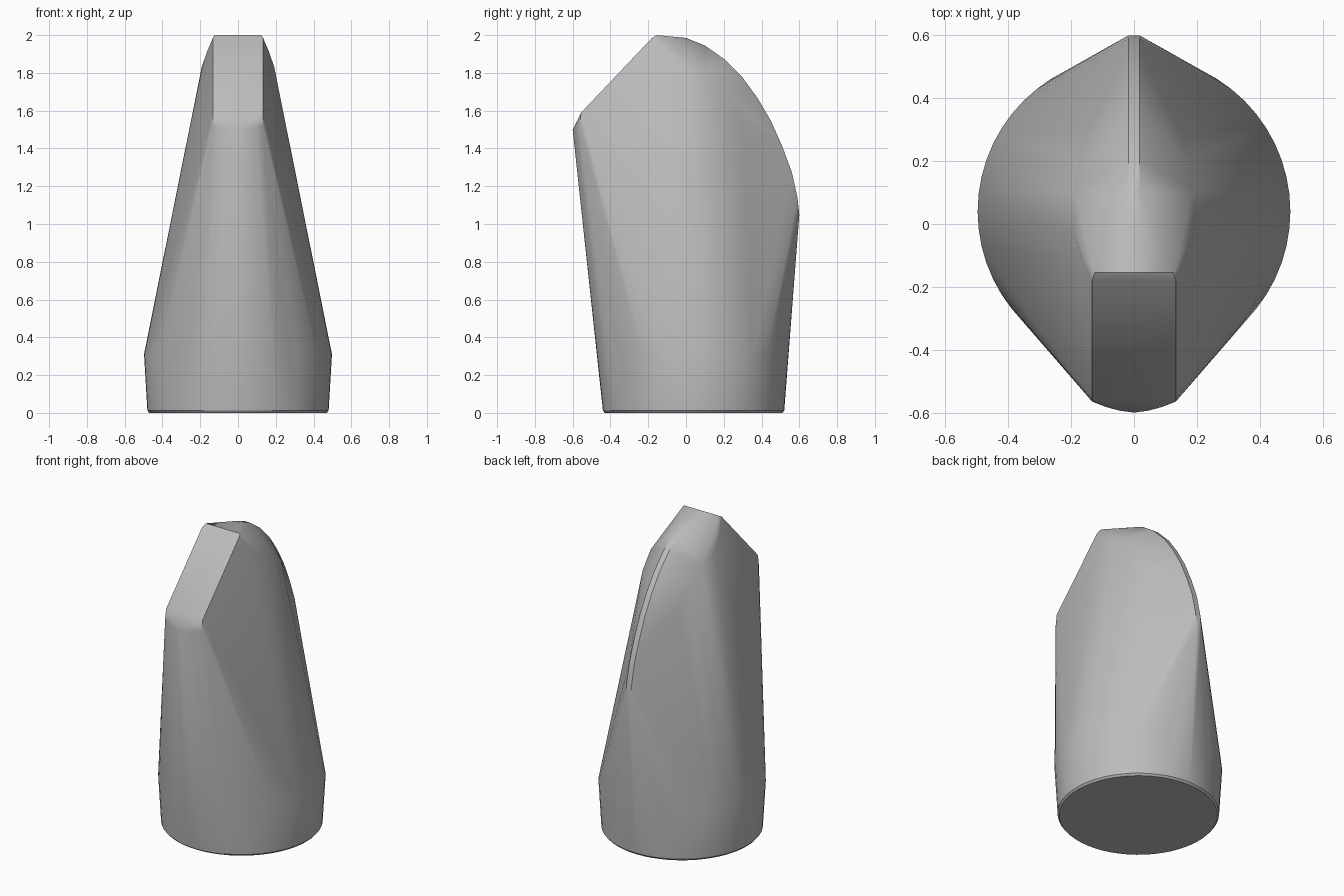
import bpy, bmesh, math

cube = bpy.data.objects.get("Cube")
if cube:
    bpy.data.objects.remove(cube, do_unlink=True)

SEGMENTS = 56
CENTRE_Y = 0.04

grey = bpy.data.materials.new("plain grey")
grey.use_nodes = True
colour = (0.5, 0.5, 0.5, 1)
grey.diffuse_color = colour
grey.node_tree.nodes["Principled BSDF"].inputs["Base Color"].default_value = colour
grey.node_tree.nodes["Principled BSDF"].inputs["Roughness"].default_value = 0.6


def ring(radius, z):
    """Points of a horizontal circle around the stem axis."""
    steps = [2 * math.pi * i / SEGMENTS for i in range(SEGMENTS)]
    return [(radius * math.cos(a), CENTRE_Y + radius * math.sin(a), z) for a in steps]


def mirrored(points):
    """Each point together with its twin across x = 0."""
    return [(s * x, y, z) for x, y, z in points for s in (1, -1)]


# Round foot: rounded bottom rim flaring to the widest ring
points = ring(0.47, 0) + ring(0.48, 0.012) + ring(0.4975, 0.31)

# Narrow curved spine running over the top and down the back
spine = [(0.0, 1.985), (0.1, 1.945), (0.2, 1.875), (0.3, 1.775), (0.38, 1.665),
         (0.45, 1.545), (0.51, 1.41), (0.56, 1.275), (0.59, 1.14), (0.6, 1.05)]
points += mirrored([(0.018, y, z) for y, z in spine])

# Shoulders that soften the sides into the spine
points += mirrored([(0.165, -0.11, 1.91), (0.192, -0.02, 1.83), (0.187, 0.1, 1.79),
                    (0.173, 0.2, 1.7), (0.14, 0.3, 1.55), (0.105, 0.38, 1.4)])

# Sloping front facet with a rounded lower lip
points += mirrored([(0.125, -0.155, 2.0), (0.133, -0.18, 1.985), (0.133, -0.555, 1.59),
                    (0.133, -0.565, 1.52), (0.09, -0.582, 1.51), (0.045, -0.594, 1.503)])
points += [(0, -0.6, 1.5)]

# Wrap everything in one convex skin
bm = bmesh.new()
for p in points:
    bm.verts.new(p)
hull = bmesh.ops.convex_hull(bm, input=bm.verts)
unused = {v for v in hull["geom_interior"] + hull["geom_unused"]
          if isinstance(v, bmesh.types.BMVert)}
bmesh.ops.delete(bm, geom=list(unused), context="VERTS")
bmesh.ops.dissolve_limit(bm, angle_limit=math.radians(0.5),
                         verts=bm.verts, edges=bm.edges)
bmesh.ops.recalc_face_normals(bm, faces=bm.faces)

mesh = bpy.data.meshes.new("tapered_cap")
bm.to_mesh(mesh)
bm.free()
mesh.materials.append(grey)
cap = bpy.data.objects.new("tapered_cap", mesh)
bpy.context.collection.objects.link(cap)

# Smooth curved skin, crisp facet borders
bpy.ops.object.select_all(action="DESELECT")
cap.select_set(True)
bpy.context.view_layer.objects.active = cap
bpy.ops.object.shade_smooth_by_angle(angle=math.radians(32))
